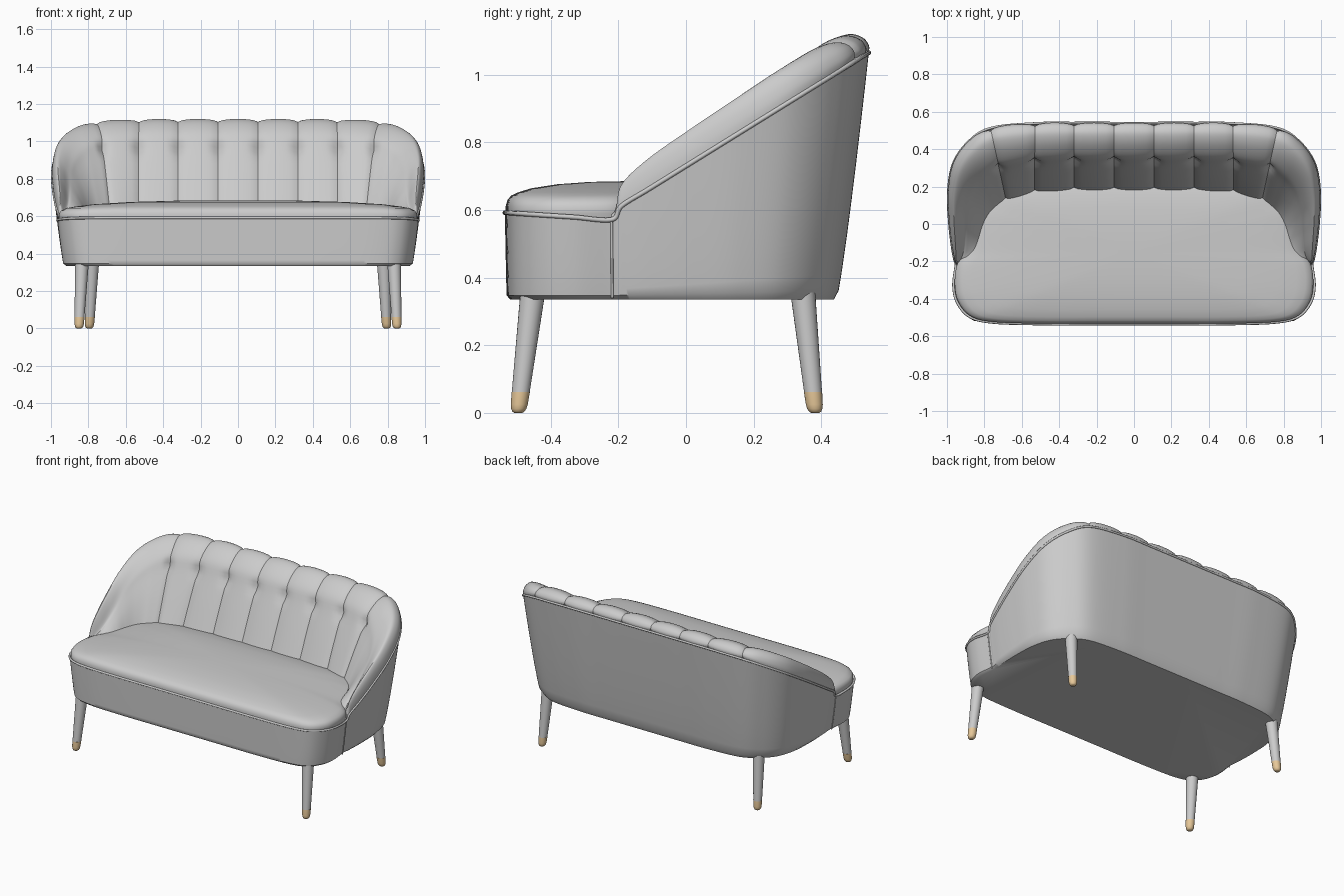
import bpy, bmesh, math
from mathutils import Vector

if "Cube" in bpy.data.objects:
    bpy.data.objects.remove(bpy.data.objects["Cube"])

N = 10  # samples between control stations


def smooth_path(pts, n, closed):
    """Catmull-Rom interpolation of tuples of any length."""
    out, m = [], len(pts)
    get = (lambda i: pts[i % m]) if closed else (lambda i: pts[max(0, min(m - 1, i))])
    for i in range(m if closed else m - 1):
        quad = list(zip(get(i - 1), get(i), get(i + 1), get(i + 2)))
        for k in range(n):
            t = k / n
            out.append(tuple(0.5 * (2 * b + (c - a) * t + (2 * a - 5 * b + 4 * c - d) * t * t
                                    + (3 * b - a - 3 * c + d) * t ** 3) for a, b, c, d in quad))
    if not closed:
        out.append(tuple(pts[-1]))
    return out


def loft(name, rows, closed=True, angle=40, color=None, displace=None):
    """Skin rows of points; closed rows get end caps and outward normals."""
    bm = bmesh.new()
    g = [[bm.verts.new(p) for p in r] for r in rows]
    n = len(rows[0])
    for a, b in zip(g, g[1:]):
        for j in range(n if closed else n - 1):
            k = (j + 1) % n
            bm.faces.new((a[j], a[k], b[k], b[j]))
    if closed:
        bm.faces.new(g[0])
        bm.faces.new(g[-1])
        bmesh.ops.recalc_face_normals(bm, faces=bm.faces[:])
    if displace:
        bm.normal_update()
        moves = [(v, v.normal * displace(i, v.co)) for i, r in enumerate(g) for v in r]
        for v, d in moves:
            v.co += d
    me = bpy.data.meshes.new(name)
    bm.to_mesh(me)
    bm.free()
    ob = bpy.data.objects.new(name, me)
    bpy.context.collection.objects.link(ob)
    if color:
        mat = bpy.data.materials.new(name + "_material")
        mat.diffuse_color = color
        mat.use_nodes = True
        mat.node_tree.nodes["Principled BSDF"].inputs["Base Color"].default_value = mat.diffuse_color
        me.materials.append(mat)
    bpy.ops.object.select_all(action='DESELECT')
    ob.select_set(True)
    bpy.context.view_layer.objects.active = ob
    bpy.ops.object.shade_smooth_by_angle(angle=math.radians(angle))
    return ob


def piping(name, pts, radius, cyclic):
    cu = bpy.data.curves.new(name, 'CURVE')
    cu.dimensions = '3D'
    cu.bevel_depth = radius
    cu.bevel_resolution = 2
    sp = cu.splines.new('POLY')
    sp.points.add(len(pts) - 1)
    for q, p in zip(sp.points, pts):
        q.co = (*p, 1)
    sp.use_cyclic_u = cyclic
    ob = bpy.data.objects.new(name, cu)
    bpy.context.collection.objects.link(ob)


# Half plan of the rim: outer x, y, inner x, y of the padding, crown height
arm = [(.107, .54, .107, .17, .055), (.32, .54, .32, .17, .055), (.53, .538, .53, .157, .055),
       (.77, .512, .68, .115, .06), (.89, .435, .745, .08, .072), (.967, .32, .785, .03, .083),
       (.993, .17, .81, -.03, .088), (.988, .02, .825, -.09, .09), (.974, -.11, .85, -.16, .085),
       (.96, -.19, .90, -.205, .06), (.953, -.22, .94, -.217, .015)]
front = [(.965, -.33), (.945, -.42), (.88, -.495), (.76, -.526), (.5, -.535), (.17, -.535)]


def rim_z(y):
    return .73 + .62 * y if y > -.2 else .592 - .065 * max(0, y + .535)


half = [(x, y, rim_z(y), a, b, c) for x, y, a, b, c in arm]
half_front = [(x, y, rim_z(y), x, y, 0) for x, y in front]


def mirror(r):
    return (-r[0], r[1], r[2], -r[3], r[4], r[5])


stations = ([mirror(r) for r in reversed(half)] + half + half_front
            + [mirror(r) for r in reversed(half_front)])
loop = smooth_path(stations, N, True)


# Outer body: flares from the bottom up to the sloping rim
def body_point(r, f):
    dz = r[2] - .34
    s = dz * (1 - f ** .85)
    return (r[0] * (1 - .14 * s), r[1] * (1 - (.24 if r[1] > 0 else .04) * s), .34 + dz * f)


rings = [[(p[0] * .985, p[1] * .98, .335) for p in (body_point(r, 0) for r in loop)]]
rings += [[body_point(r, f) for r in loop] for f in (.03, .1, .25, .4, .55, .7, .85, 1)]
rings.append([(r[0] * .8, r[1] * .8, .5) for r in loop])
loft("body", rings)

# Back and arm padding with channel tufting
profile = [(0, 0, 0), (.0, 0, .4), (.05, 0, .82), (.16, 0, 1), (.32, 0, .58),
           (.49, .06, 0), (.6, .26, 0), (.79, .6, 0), (1, 1, 0)]
section = smooth_path(profile, 4, False)
LAST = 21 * N


def pad_row(r):
    x, y, z, ix, iy, c = r
    zi = min(.635, z + .02)
    return [(x + (ix - x) * a, y + (iy - y) * a, z + (zi - z) * w + c * k) for a, w, k in section]


def tuft(i, co):
    u = i / N
    if 7 <= u <= 14:
        b = abs(math.sin(math.pi * u)) ** .5
        near = abs(u - round(u)) * .21
    else:
        d = 7 - u if u < 7 else u - 14
        b = math.sin(math.pi / 2 * min(1, d)) ** .5
        near = d * .16
    dimple = math.exp(-((co.z - .97) ** 2 + near ** 2) / .03 ** 2) if co.y < .43 else 0
    return -.016 * (1 - b) - .022 * dimple


pad_rows = [pad_row(r) for r in loop[:LAST + 1]]
pad = loft("back_padding", pad_rows, closed=False, displace=tuft, angle=35)
# Make the padding face outwards (up over the crown)
pad.data.flip_normals() if pad.data.polygons[len(pad.data.polygons) // 2 - 20].normal.z < -.9 else None

# Seat cushion: domed, its back edge hidden in the padding
hidden = [(.955, -.225), (.91, -.14), (.875, 0), (.83, .1), (.7, .2), (.35, .24)]
edge = [(x, y) for x, y in reversed(front)] + hidden
edge += [(-x, y) for x, y in reversed(edge)]
plan = smooth_path(edge, 8, True)
levels = [(.98, .55), (.993, .59), (.993, .612), (.98, .63), (.95, .643), (.9, .652),
          (.8, .664), (.6, .676), (.35, .683), (.1, .685)]
loft("seat_cushion", [[(x * s, -.15 + (y + .15) * s, z) for x, y in plan] for s, z in levels])

# Piping along the rim and down the two side seams
piping("rim_piping", [r[:3] for r in loop], .007, True)
for side, r in (("left", mirror(half[-1])), ("right", half[-1])):
    piping(side + "_seam_piping", [body_point(r, k / 8) for k in range(9)], .004, False)


# Tapered splayed legs with tan rounded tips
def leg_ring(top, foot, z, radius):
    c = Vector(foot).lerp(Vector(top), z / .34)
    return [(c.x + radius * math.cos(t * math.tau / 24), c.y + radius * math.sin(t * math.tau / 24), z)
            for t in range(24)]


for name, top, foot in (("front", (.835, -.455), (.85, -.496)), ("back", (.78, .347), (.795, .382))):
    for side, s in (("left", -1), ("right", 1)):
        a, b = (top[0] * s, top[1]), (foot[0] * s, foot[1])
        loft(f"{name}_{side}_leg", [leg_ring(a, b, z, q) for z, q in ((.062, .0265), (.36, .037))])
        loft(f"{name}_{side}_leg_tip", [leg_ring(a, b, z, q) for z, q in
             ((0, .012), (.004, .018), (.012, .0225), (.025, .025), (.062, .027))],
             color=(.8, .58, .32, 1))
